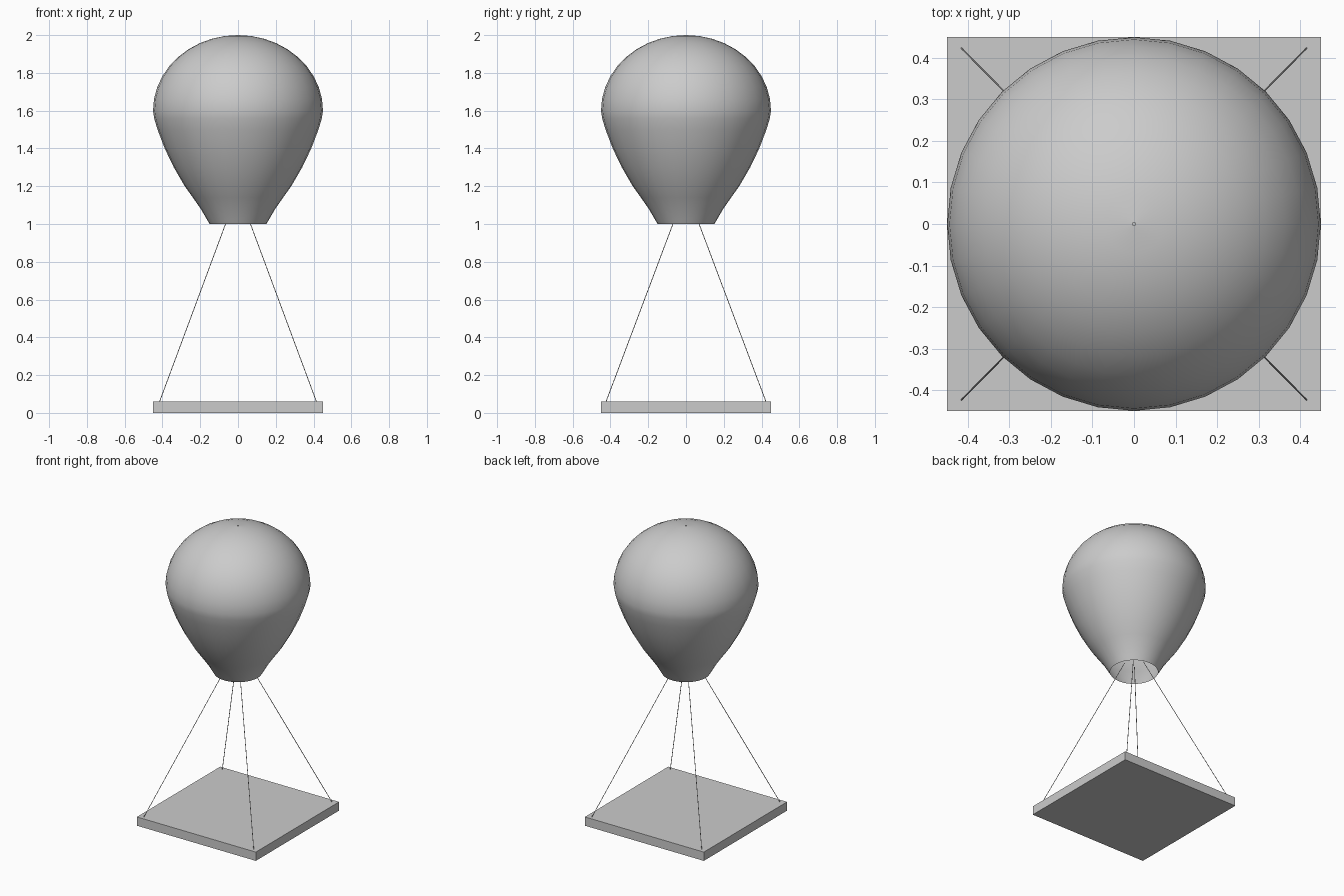
import bpy, bmesh, math
from mathutils import Vector

if "Cube" in bpy.data.objects:
    bpy.data.objects.remove(bpy.data.objects["Cube"])


def add_object(name, bm):
    mesh = bpy.data.meshes.new(name)
    bm.to_mesh(mesh)
    bm.free()
    obj = bpy.data.objects.new(name, mesh)
    bpy.context.collection.objects.link(obj)
    return obj


# Square platform
bm = bmesh.new()
bmesh.ops.create_cube(bm, size=1)
bmesh.ops.scale(bm, vec=(0.9, 0.9, 0.06), verts=bm.verts)
bmesh.ops.translate(bm, vec=(0, 0, 0.03), verts=bm.verts)
add_object("platform", bm)

# Balloon envelope: lower flare to the open mouth, elliptical crown above
profile = [(0.15, 1.0), (0.165, 1.025), (0.197, 1.08), (0.239, 1.14), (0.282, 1.2),
           (0.34, 1.3), (0.388, 1.4), (0.426, 1.5), (0.444, 1.56)]
for i in range(11):
    a = math.radians(88.8 * i / 10) if i == 0 else math.radians(9 * i)
    profile.append((max(0.45 * math.cos(a), 0.004), 1.6 + 0.4 * math.sin(a)))

SEGMENTS = 32
bm = bmesh.new()
rings = []
for r, z in profile:
    rings.append([bm.verts.new((r * math.cos(math.tau * k / SEGMENTS),
                                r * math.sin(math.tau * k / SEGMENTS), z))
                  for k in range(SEGMENTS)])
for low, high in zip(rings, rings[1:]):
    for k in range(SEGMENTS):
        n = (k + 1) % SEGMENTS
        f = bm.faces.new((low[k], low[n], high[n], high[k]))
        f.smooth = True
add_object("balloon_envelope", bm)

# Four thin ropes from the platform corners into the mouth
for name, sx, sy in (("front_left", -1, -1), ("front_right", 1, -1),
                     ("back_left", -1, 1), ("back_right", 1, 1)):
    start = Vector((0.417 * sx, 0.425 * sy, 0.055))
    end = Vector((0.04 * sx, 0.043 * sy, 1.07))
    axis = end - start
    bm = bmesh.new()
    bmesh.ops.create_cone(bm, cap_ends=True, segments=8, radius1=0.002,
                          radius2=0.002, depth=axis.length)
    bmesh.ops.rotate(bm, verts=bm.verts,
                     matrix=axis.to_track_quat('Z', 'Y').to_matrix())
    bmesh.ops.translate(bm, vec=(start + end) / 2, verts=bm.verts)
    add_object(name + "_rope", bm)
